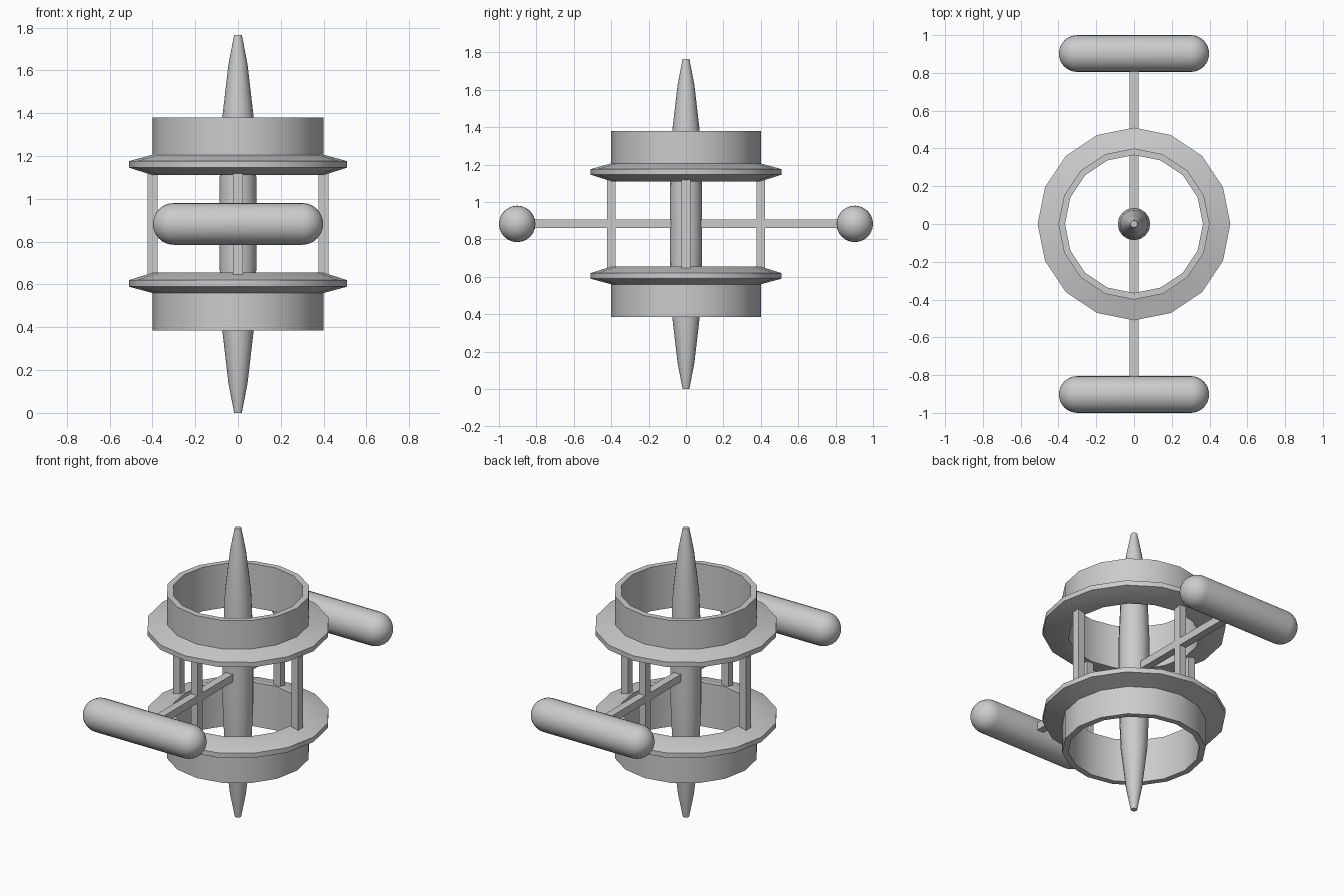
import bpy, math
from mathutils import Matrix

if "Cube" in bpy.data.objects:
    bpy.data.objects.remove(bpy.data.objects["Cube"])

grey = bpy.data.materials.new("hull_grey")
grey.use_nodes = True
grey.diffuse_color = (0.6, 0.6, 0.6, 1)
grey.node_tree.nodes["Principled BSDF"].inputs["Base Color"].default_value = grey.diffuse_color

MID = 0.883


def finish(obj, smooth=True):
    obj.data.materials.append(grey)
    if smooth:
        bpy.ops.object.select_all(action="DESELECT")
        obj.select_set(True)
        bpy.context.view_layer.objects.active = obj
        bpy.ops.object.shade_smooth_by_angle(angle=math.radians(30))
    return obj


def lathe(name, profile, sides, closed=False, matrix=Matrix()):
    """Revolve (radius, height) points about z; cap open profiles with end faces."""
    n = len(profile)
    verts = [matrix @ Matrix.Rotation(math.tau * s / sides, 4, "Z") @ Matrix.Translation((r, 0, z)).translation
             for s in range(sides) for r, z in profile]
    faces = []
    for s in range(sides):
        a, b = s * n, (s + 1) % sides * n
        for i in range(n if closed else n - 1):
            j = (i + 1) % n
            faces.append((a + i, b + i, b + j, a + j))
    if not closed:
        faces.append([s * n for s in reversed(range(sides))])
        faces.append([s * n + n - 1 for s in range(sides)])
    mesh = bpy.data.meshes.new(name)
    mesh.from_pydata(verts, [], faces)
    obj = bpy.data.objects.new(name, mesh)
    bpy.context.collection.objects.link(obj)
    return finish(obj)


def box(name, centre, size):
    bpy.ops.mesh.primitive_cube_add(size=1, location=centre)
    obj = bpy.context.object
    obj.name = name
    obj.data.transform(Matrix.Diagonal((*size, 1)))
    return finish(obj, False)


# Central spindle, tapered to both ends
half = [(0.018, 0), (0.045, 0.14), (0.074, 0.39), (0.086, 0.68)]
lathe("spindle", half + [(r, 2 * MID - z) for r, z in reversed(half)], 16)

# Ring collars with a bevelled flange, mirrored about the middle
ring = [(0.365, 0.386), (0.4, 0.386), (0.4, 0.56), (0.51, 0.59),
        (0.51, 0.62), (0.4, 0.655), (0.365, 0.655)]
lathe("lower_ring", ring, 16, closed=True)
lathe("upper_ring", [(r, 2 * MID - z) for r, z in reversed(ring)], 16, closed=True)

# Four struts joining the rings
for side, x, y in (("left", 1, 0), ("right", -1, 0), ("front", 0, -1), ("back", 0, 1)):
    box(side + "_strut", (0.4 * x, 0.4 * y, MID), (0.046, 0.046, 0.54))

# Arms and round-ended tanks, front and back
R, L = 0.0975, 0.3
cap = [(R * math.cos(a), L + R * math.sin(a)) for a in (math.pi / 2 * i / 8 for i in range(8))]
cap.append((0.002, L + R))
tank = [(r, -z) for r, z in reversed(cap)] + cap
for side, y in (("front", -1), ("back", 1)):
    box(side + "_arm", (0, 0.44 * y, MID), (0.046, 0.76, 0.046))
    place = Matrix.Translation((0, 0.9025 * y, MID)) @ Matrix.Rotation(math.pi / 2, 4, "Y")
    lathe(side + "_tank", tank, 24, matrix=place)
